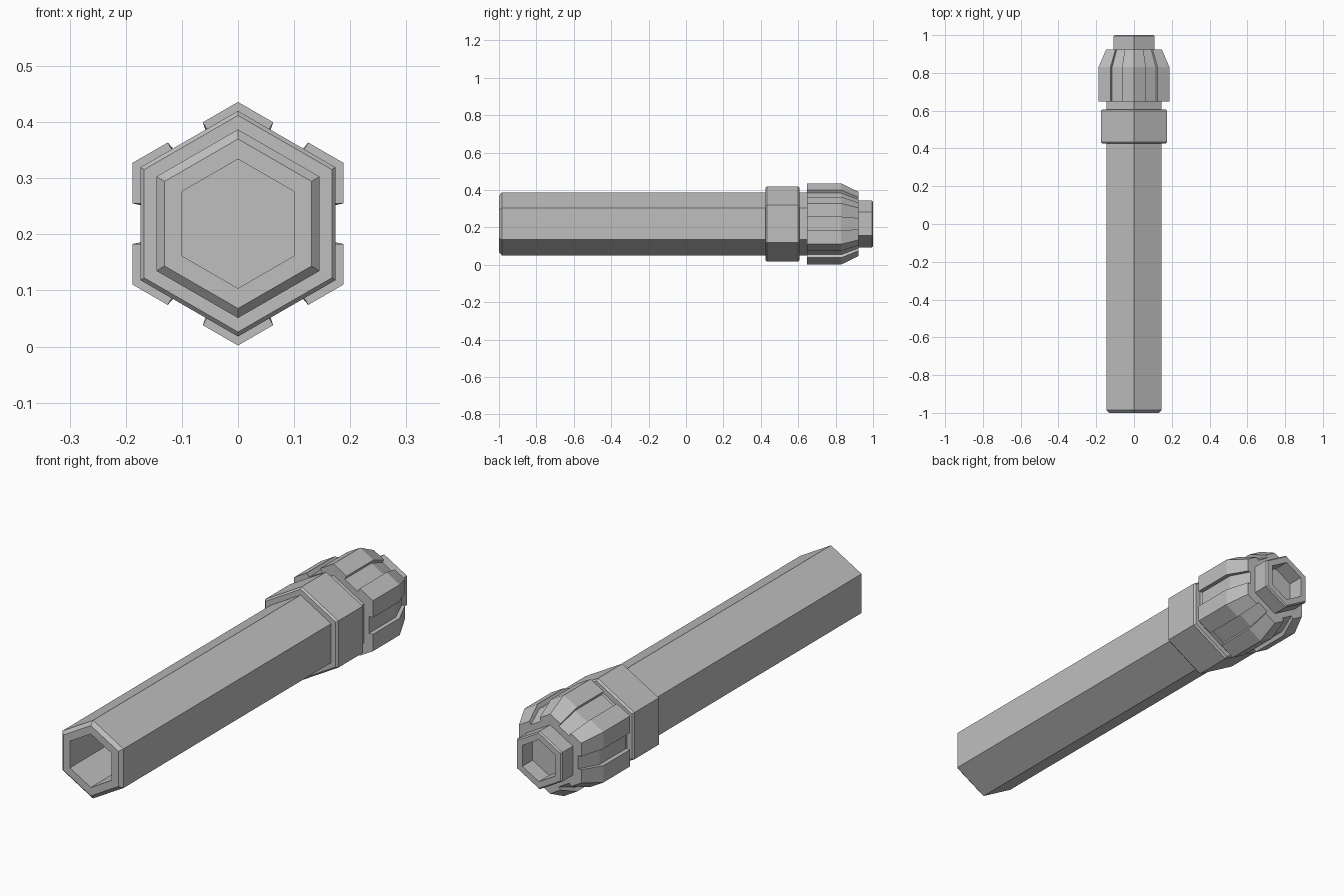
import bpy
import bmesh
from math import radians
from mathutils import Matrix, Vector

if "Cube" in bpy.data.objects:
    bpy.data.objects.remove(bpy.data.objects["Cube"])

AXIS_Z = 0.219      # height of the long axis
FLAT = 0.866        # apothem of a unit hexagon

grey = bpy.data.materials.new("plain_grey")
grey.use_nodes = True
colour = (0.52, 0.52, 0.52, 1)
grey.diffuse_color = colour
grey.node_tree.nodes["Principled BSDF"].inputs["Base Color"].default_value = colour


def six_fold(points):
    """Repeat one sector of a cross-section six times around the axis."""
    return [Matrix.Rotation(radians(-60 * i), 2) @ Vector(p)
            for i in range(6) for p in points]


def loft(name, section, rings):
    """Sweep a cross-section along y through (y, scale) rings, closing both ends."""
    bm = bmesh.new()
    loops = [[bm.verts.new((p.x * s, y, p.y * s + AXIS_Z)) for p in section]
             for y, s in rings]
    n = len(section)
    for a, b in zip(loops, loops[1:]):
        for i in range(n):
            j = (i + 1) % n
            bm.faces.new((a[i], a[j], b[j], b[i]))
    bm.faces.new(loops[0])
    bm.faces.new(loops[-1])
    bmesh.ops.recalc_face_normals(bm, faces=bm.faces)
    mesh = bpy.data.meshes.new(name)
    bm.to_mesh(mesh)
    bm.free()
    mesh.materials.append(grey)
    obj = bpy.data.objects.new(name, mesh)
    bpy.context.collection.objects.link(obj)
    return obj


hexagon = six_fold([(0, 1)])

# Hexagon with a shallow groove down the middle of every side
normal = Vector((0.5, FLAT))
along = Vector((FLAT, -0.5))
half_width, depth = 0.166, 0.085
grooved = six_fold([(0, 1)] + [normal * (FLAT - d) + along * t for t, d in (
    (-half_width, 0), (-half_width, depth), (half_width, depth), (half_width, 0))])

# Long tube with a chamfered, hollow front end
loft("barrel", hexagon, [(-0.7, 0.115), (-1, 0.115), (-1, 0.151),
                         (-0.985, 0.168), (0.66, 0.168)])

# Raised band with chamfered edges
loft("collar", hexagon, [(0.425, 0.193), (0.433, 0.201),
                         (0.599, 0.201), (0.607, 0.193)])

# Grooved head tapering to the back
loft("grooved_head", grooved, [(0.648, 0.217), (0.83, 0.217), (0.923, 0.171)])

# Small hollow nozzle at the back
loft("nozzle", hexagon, [(0.9, 0.125), (0.994, 0.125), (1, 0.119),
                         (1, 0.09), (0.93, 0.09)])
